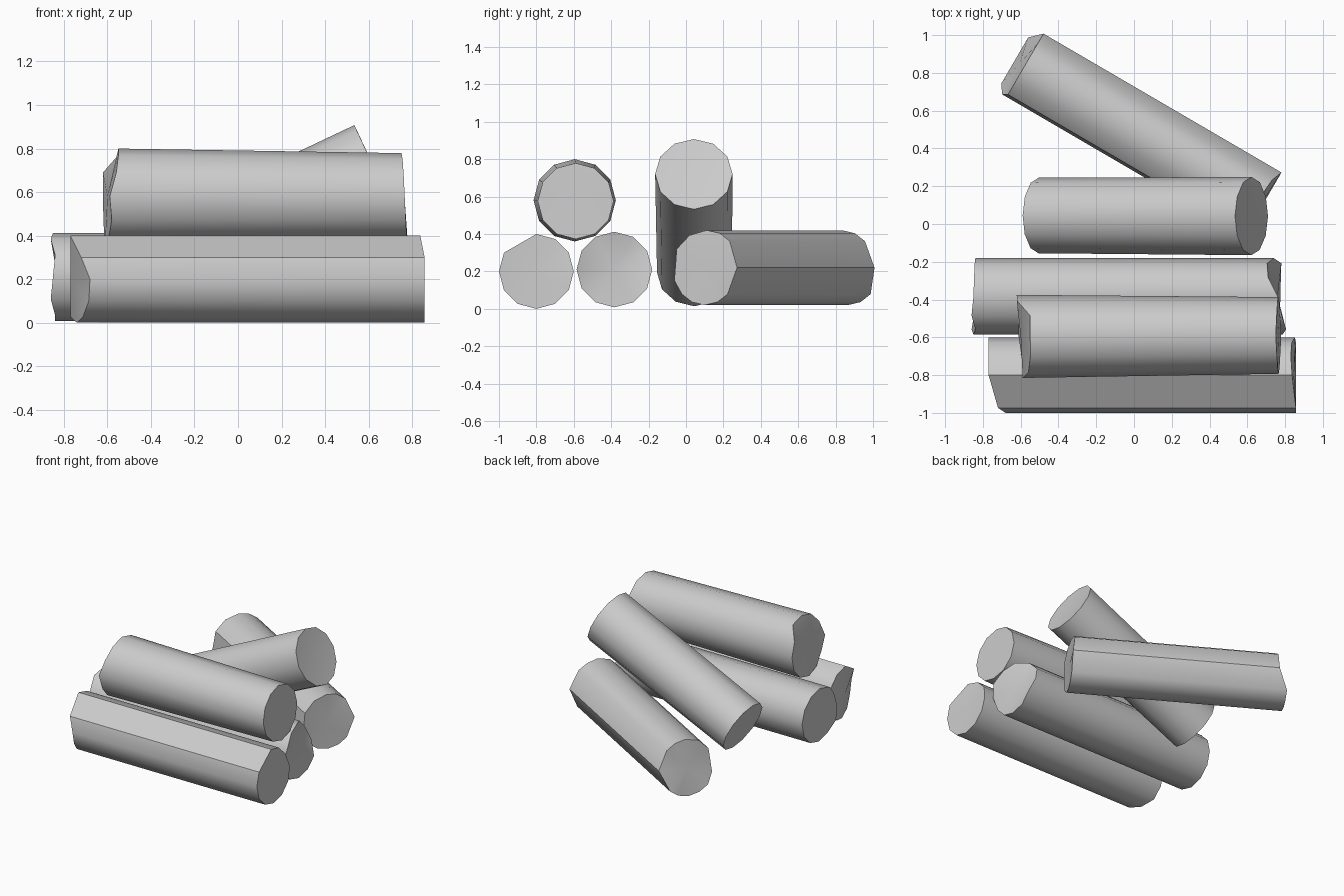
import bpy, bmesh, math
from mathutils import Vector

cube = bpy.data.objects.get("Cube")
if cube:
    bpy.data.objects.remove(cube, do_unlink=True)

GREY = (0.6, 0.6, 0.6, 1.0)
mat = bpy.data.materials.new("plain_grey")
mat.use_nodes = True
mat.diffuse_color = GREY
mat.node_tree.nodes["Principled BSDF"].inputs["Base Color"].default_value = GREY

ROUND = list(range(0, 360, 30))


def cut_depth(cut, angle):
    """Interpolate the uneven saw cut around the rim."""
    keys = sorted(cut)
    for i, k in enumerate(keys):
        n = keys[(i + 1) % len(keys)]
        span = (n - k) % 360 or 360
        step = (angle - k) % 360
        if step <= span:
            return cut[k] + (cut[n] - cut[k]) * step / span
    return 0


def make_log(name, start, end, radii, cuts, hubs, angles=ROUND):
    """Log from start to end; cuts shift rim points along the axis, hubs the fan centres."""
    axis = (Vector(end) - Vector(start)).normalized()
    side = Vector((0, 0, 1)).cross(axis).normalized()
    up = axis.cross(side)
    bm = bmesh.new()
    rims, centres = [], []
    for point, radius, cut, hub in zip((start, end), radii, cuts, hubs):
        p = Vector(point)
        rims.append([bm.verts.new(
            p + radius * (side * math.cos(math.radians(a)) + up * math.sin(math.radians(a)))
            + axis * cut_depth(cut, a)) for a in angles])
        centres.append(bm.verts.new(p + axis * hub))
    n = len(angles)
    for i in range(n):
        j = (i + 1) % n
        bm.faces.new((rims[0][i], rims[0][j], rims[1][j], rims[1][i]))
        bm.faces.new((rims[0][j], rims[0][i], centres[0]))
        bm.faces.new((rims[1][i], rims[1][j], centres[1]))
    bmesh.ops.recalc_face_normals(bm, faces=bm.faces)
    mesh = bpy.data.meshes.new(name)
    bm.to_mesh(mesh)
    bm.free()
    mesh.materials.append(mat)
    obj = bpy.data.objects.new(name, mesh)
    bpy.context.collection.objects.link(obj)
    bpy.ops.object.select_all(action='DESELECT')
    obj.select_set(True)
    bpy.context.view_layer.objects.active = obj
    bpy.ops.object.shade_smooth_by_angle(angle=math.radians(35))


STRAIGHT = {0: 0}

# Front log on the ground, with one flattened strip
make_log("front_log", (-.77, -.8, .2), (.857, -.8, .2), (.2, .2),
         ({0: 0, 90: 0, 150: .05, 180: .09, 210: .085, 270: .03, 300: 0},
          {0: -.005, 45: -.03, 90: -.02, 150: 0, 330: 0}),
         (0, -.01), [a for a in ROUND if a != 120])

# Middle log on the ground, with a notched end
make_log("middle_log", (-.85, -.383, .21), (.78, -.383, .21), (.202, .202),
         ({0: .01, 90: 0, 120: -.01, 150: .01, 210: -.01, 240: .01},
          {0: -.04, 30: -.075, 60: -.07, 90: -.02, 150: .025, 210: -.01, 330: 0}),
         (.02, -.02))

# Log resting across the two front ones
make_log("upper_log", (-.58, -.595, .58), (.765, -.59, .576), (.22, .203),
         ({0: -.04, 30: -.04, 60: .03, 120: .03, 150: .02, 180: -.01, 210: 0, 270: -.03},
          {90: -.015, 180: 0, 270: .015, 360: 0}),
         (-.02, 0))

# Log leaning upward at one end
make_log("leaning_log", (-.505, .045, .195), (.622, .042, .72), (.2, .207),
         (STRAIGHT, STRAIGHT), (0, -.015))

# Rear log lying at an angle, with flat hewn faces
make_log("rear_log", (-.58, .835, .22), (.68, .1, .22), (.2, .2),
         ({0: 0, 90: 0, 180: 0, 225: -.06, 315: -.06},
          {0: 0, 60: -.03, 90: -.02, 150: 0}),
         (-.03, -.01), [0, 45, 67, 90, 120, 150, 200, 225, 247, 270, 293, 315])
